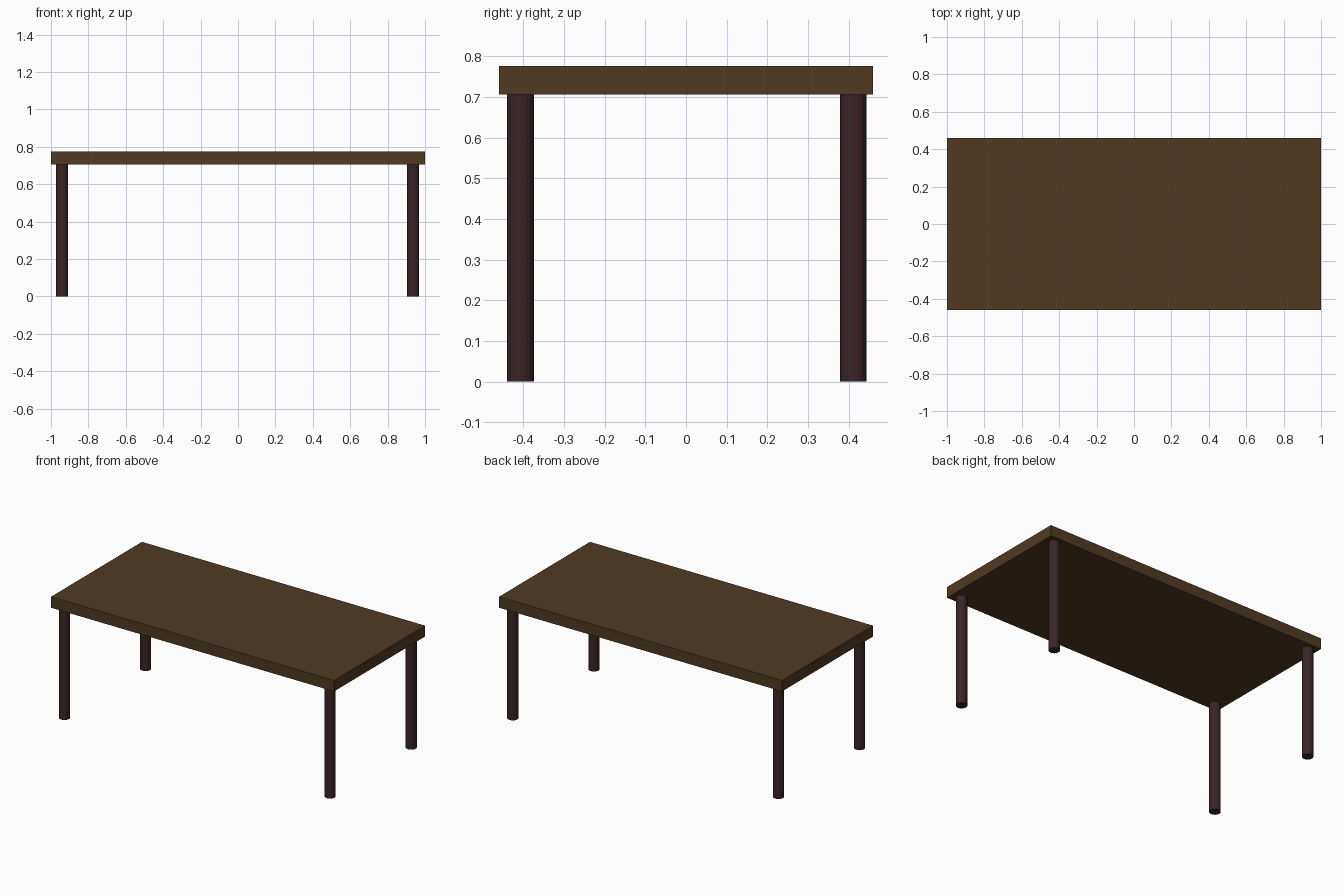
import bpy

if "Cube" in bpy.data.objects:
    bpy.data.objects.remove(bpy.data.objects["Cube"])


def material(name, rgb):
    m = bpy.data.materials.new(name)
    m.diffuse_color = (*rgb, 1.0)
    m.use_nodes = True
    m.node_tree.nodes["Principled BSDF"].inputs["Base Color"].default_value = m.diffuse_color
    return m


top_wood = material("brown wood", (0.082, 0.043, 0.016))
leg_wood = material("dark leg wood", (0.040, 0.018, 0.019))

TOP_Z, UNDER_Z = 0.776, 0.706   # tabletop upper and lower faces
LEG_R = 0.033

# Tabletop slab
bpy.ops.mesh.primitive_cube_add(size=1, location=(0, 0, (TOP_Z + UNDER_Z) / 2))
top = bpy.context.object
top.name = "tabletop"
top.scale = (2.0, 0.918, TOP_Z - UNDER_Z)
bpy.ops.object.transform_apply(location=False, rotation=False, scale=True)
top.data.materials.append(top_wood)

# Four round legs near the corners
for side, x in (("left", -0.941), ("right", 0.936)):
    for end, y in (("front", -0.407), ("back", 0.411)):
        bpy.ops.mesh.primitive_cylinder_add(
            vertices=16, radius=LEG_R, depth=UNDER_Z, location=(x, y, UNDER_Z / 2))
        leg = bpy.context.object
        leg.name = f"{end}_{side}_leg"
        leg.data.materials.append(leg_wood)
